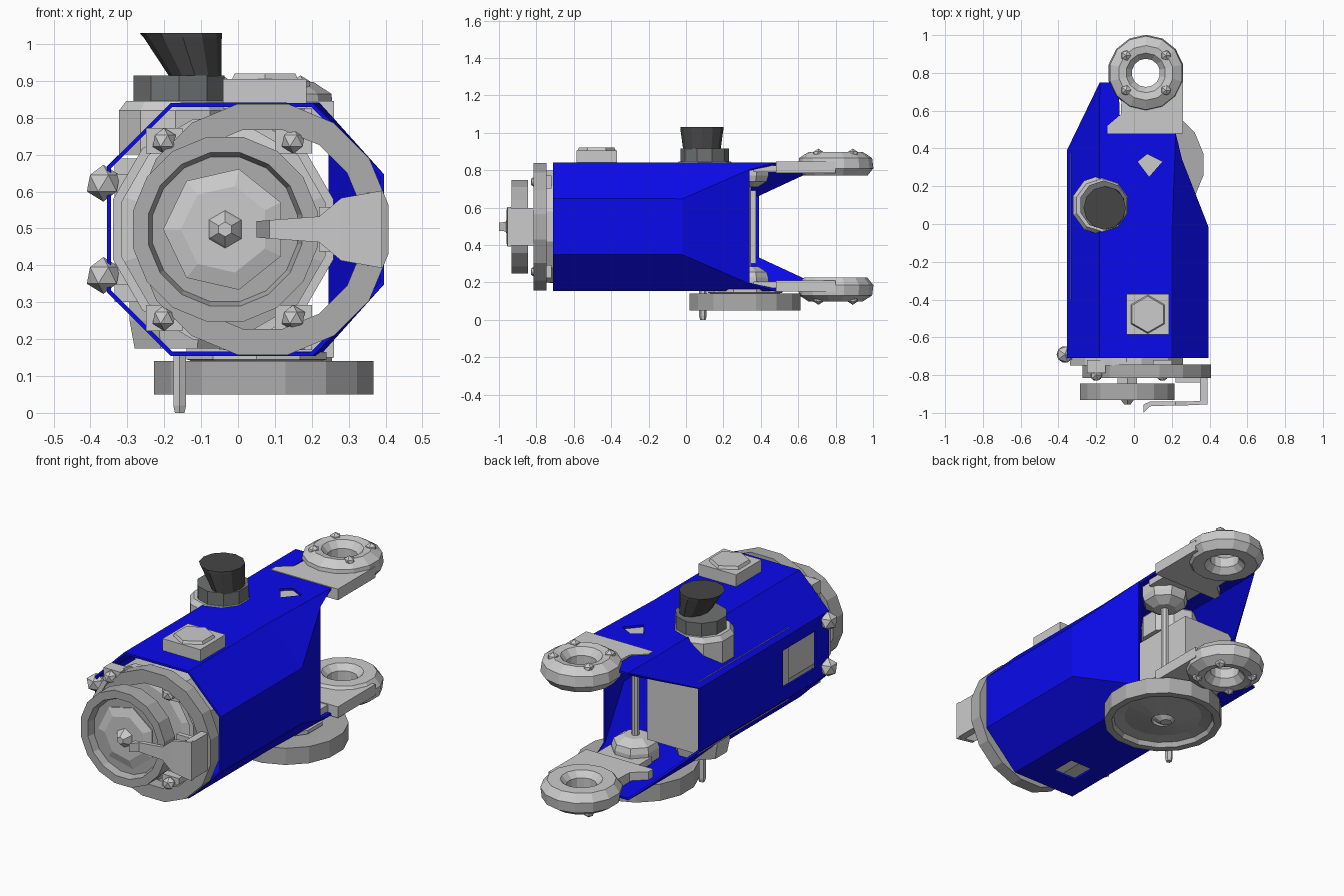
import bpy, bmesh, math
from mathutils import Vector

if "Cube" in bpy.data.objects:
    bpy.data.objects.remove(bpy.data.objects["Cube"])

def mat(name, c):
    m = bpy.data.materials.new(name)
    m.diffuse_color = (*c, 1)
    m.use_nodes = True
    m.node_tree.nodes["Principled BSDF"].inputs["Base Color"].default_value = m.diffuse_color
    return m

BLUE = mat("blue_paint", (0.003, 0.003, 0.85))
DARK = mat("dark_rubber", (0.06, 0.06, 0.06))
STEEL = mat("dark_steel", (0.16, 0.17, 0.17))
MID = mat("mid_grey", (0.42, 0.42, 0.42))
ZC = 0.4975                                    # mirror height of the housing

def finish(name, bm, m=None):
    bmesh.ops.recalc_face_normals(bm, faces=bm.faces)
    me = bpy.data.meshes.new(name)
    bm.to_mesh(me)
    bm.free()
    ob = bpy.data.objects.new(name, me)
    bpy.context.collection.objects.link(ob)
    if m:
        me.materials.append(m)
    return ob

def skin(name, rings, m=None, closed=False, caps=True):
    """Bridge rings of points; close them end to end or cap the ends."""
    bm = bmesh.new()
    rows = [[bm.verts.new(p) for p in r] for r in rings]
    n = len(rows[0])
    for a, b in zip(rows, rows[1:] + (rows[:1] if closed else [])):
        for i in range(n):
            j = (i + 1) % n
            bm.faces.new((a[i], a[j], b[j], b[i]))
    if caps and not closed:
        bm.faces.new(rows[0])
        bm.faces.new(rows[-1])
    return finish(name, bm, m)

def lathe(name, prof, c, axis='Z', segs=12, m=None, closed=False, turn=0.5):
    """Profile of (radius, absolute height) turned about an axis through c."""
    rings = []
    for r, h in prof:
        ring = []
        for i in range(segs):
            t = 2 * math.pi * (i + turn) / segs
            u, v = c[0] + r * math.cos(t), c[1] + r * math.sin(t)
            ring.append((u, v, h) if axis == 'Z' else (u, h, v))
        rings.append(ring)
    return skin(name, rings, m, closed)

def prism(name, poly, z0, z1, m=None):
    return skin(name, [[(x, y, z) for x, y in poly] for z in (z0, z1)], m)

def box(name, lo, hi, m=None):
    return prism(name, [(lo[0], lo[1]), (hi[0], lo[1]), (hi[0], hi[1]), (lo[0], hi[1])], lo[2], hi[2], m)

def bolt(name, p, r):
    bm = bmesh.new()
    bmesh.ops.create_icosphere(bm, subdivisions=1, radius=r)
    bmesh.ops.translate(bm, verts=bm.verts, vec=Vector(p))
    return finish(name, bm)

# Blue octagonal housing, open at both ends
half = [(-.35, .665), (-.18, .835), (-.08, .835), (-.075, .835), (.2, .835), (.39, .645)]
back = [(-.35, .39, .665), (-.18, .75, .835), (-.08, .75, .835), (-.075, .48, .835),
        (.22, .48, .835), (.25, .34, .80)]
def whole(pts):
    return pts + [(x, y, 2 * ZC - z) for x, y, z in reversed(pts)]
housing = skin("housing_shell", [whole([(x, -.71, z) for x, z in half]),
                                 whole([(x, -.02, z) for x, z in half]), whole(back)],
               BLUE, caps=False)
sol = housing.modifiers.new("thickness", 'SOLIDIFY')
sol.thickness, sol.offset = 0.012, 0
cutters = [box("window_cutter", (-.42, -.6, .4), (-.3, -.32, .6)),
           prism("top_hole_cutter", [(.02, .33), (.08, .25), (.15, .33), (.07, .37)], .8, .87),
           box("bottom_hole_cutter", (-.08, -.57, .12), (.06, -.43, .2))]
for c in cutters:
    c.hide_render = True
    c.hide_viewport = False
    c.display_type = 'WIRE'
    b = housing.modifiers.new("cut", 'BOOLEAN')
    b.operation, b.object, b.solver = 'DIFFERENCE', c, 'EXACT'
# Bake the cuts and drop the cutters
dg = bpy.context.evaluated_depsgraph_get()
cut_mesh = bpy.data.meshes.new_from_object(housing.evaluated_get(dg))
housing.modifiers.clear()
housing.data = cut_mesh
for c in cutters:
    bpy.data.objects.remove(c)

# Inner casing and gear case
box("inner_case", (-.335, -.4, .3), (-.03, .375, .69))
lathe("gear_case", [(.24, -.75), (.30, -.73), (.30, -.3)], (-.04, ZC), 'Y', 10)

# Clevis lugs at the back, top and bottom
arm = [(-.14, .48), (.26, .48), (.26, .8), (.19, .8), (.15, .72), (.065, .685),
       (-.02, .72), (-.06, .8), (-.07, .58), (-.14, .52)]
eye = [(.075, .80), (.075, .855), (.105, .89), (.145, .897), (.195, .865), (.202, .81),
       (.17, .77), (.105, .77)]
for side in ("top", "bottom"):
    f = (lambda z: z) if side == "top" else (lambda z: 2 * ZC - z)
    prism(side + "_lug_arm", arm, f(.785), f(.845))
    lathe(side + "_lug_eye", [(r, f(z)) for r, z in eye], (.063, .8), segs=14, closed=True)
    for i in range(4):
        t = math.radians(45 + 90 * i)
        bolt(f"{side}_lug_bolt_{i}", (.063 + .15 * math.cos(t), .8 + .13 * math.sin(t), f(.885)), .03)
    # Shaft bearing inside the housing
    lathe(side + "_bearing", [(.06, f(.71)), (.11, f(.74)), (.12, f(.77)), (.12, f(.825))],
          (.07, .33), segs=8)
    box(side + "_stiffener", (-.05, .36, f(.79)), (.2, .48, f(.825)))

# Vertical shaft and lower handwheel
lathe("vertical_shaft", [(.02, .07), (.02, .8)], (.07, .33), segs=8)
lathe("lower_wheel", [(.303, .05), (.303, .14), (.22, .14), (.06, .135), (.06, .06),
                      (.2, .085), (.255, .075), (.265, .05)], (.07, .315), segs=16, m=MID, closed=True)
lathe("lower_wheel_hub", [(.03, .055), (.06, .075), (.1, .12), (.2, .145), (.2, .165)], (.05, .315), segs=10)
lathe("drain_pin", [(.015, 0), (.02, .02), (.02, .16)], (-.158, .09), segs=6)
lathe("lower_boss", [(.13, .175), (.145, .25), (.145, .3)], (-.16, .1), segs=8)

# Upper boss with the knob
lathe("upper_boss", [(.16, .7), (.16, .82), (.14, .845)], (-.17, .1), segs=10)
lathe("knob_collar", [(.13, .8), (.13, .915)], (-.16, .1), segs=10, m=STEEL)
def oval(cx, rx, ry, z):
    return [(cx + rx * math.cos(i * math.pi / 6), .085 + ry * math.sin(i * math.pi / 6), z) for i in range(12)]
skin("knob", [oval(-.115, .07, .1, .91), oval(-.15, .106, .115, 1.018), oval(-.155, .112, .115, 1.03)], DARK)

# Top inspection port
pad = [(-.04, -.585), (.185, -.585), (.185, -.37), (-.04, -.37)]
prism("port_base", pad, .825, .905)
lathe("port_cap", [(.105, .9), (.095, .92)], (.073, -.478), segs=6)

# Front flange ring
lathe("flange_ring", [(.347, -.815), (.347, -.745), (.275, -.745), (.275, -.815)],
      (.067, ZC), 'Y', 16, MID, True)
lathe("flange_step", [(.31, -.75), (.31, -.705), (.285, -.705), (.285, -.75)],
      (-.04, ZC), 'Y', 12, None, True)

# Front handwheel, hub and axle
fc = (-.035, ZC)
lathe("front_wheel", [(.255, -.932), (.255, -.845), (.1, -.845), (.1, -.895), (.2, -.895), (.212, -.932)],
      fc, 'Y', 16, MID, True)
lathe("front_hub", [(.12, -.915), (.168, -.9), (.168, -.85)], fc, 'Y', 7)
lathe("front_axle", [(.02, -.955), (.045, -.925), (.06, -.9), (.06, -.7)], fc, 'Y', 6)

# Hooked latch lever on the right, clamped to the ring
def slab(x, h, y0, y1):
    return [(x, y0, ZC - h), (x, y1, ZC - h), (x, y1, ZC + h), (x, y0, ZC + h)]
skin("latch_lever", [slab(.05, .022, -1, -.955), slab(.085, .025, -.965, -.94), slab(.22, .035, -.96, -.94),
                     slab(.28, .085, -.96, -.94), slab(.39, .105, -.955, -.935)])
box("latch_side", (.35, -.95, ZC - .1), (.39, -.8, ZC + .1))
box("latch_foot", (.22, -.84, ZC - .06), (.38, -.815, ZC + .06))

# Flange brackets and bolts
for s in (-1, 1):
    for x in (-.2, .15):
        z = ZC + s * .24
        box(f"flange_bracket_{x}_{s}", (x - .05, -.79, z - .035), (x + .05, -.72, z + .035))
        bolt(f"flange_bolt_{x}_{s}", (x, -.8, z), .035)
    bolt(f"side_bolt_{s}", (-.365, -.69, ZC + s * .125), .05)
    box(f"side_bolt_mount_{s}", (-.36, -.7, ZC + s * .125 - .025), (-.28, -.655, ZC + s * .125 + .025))
